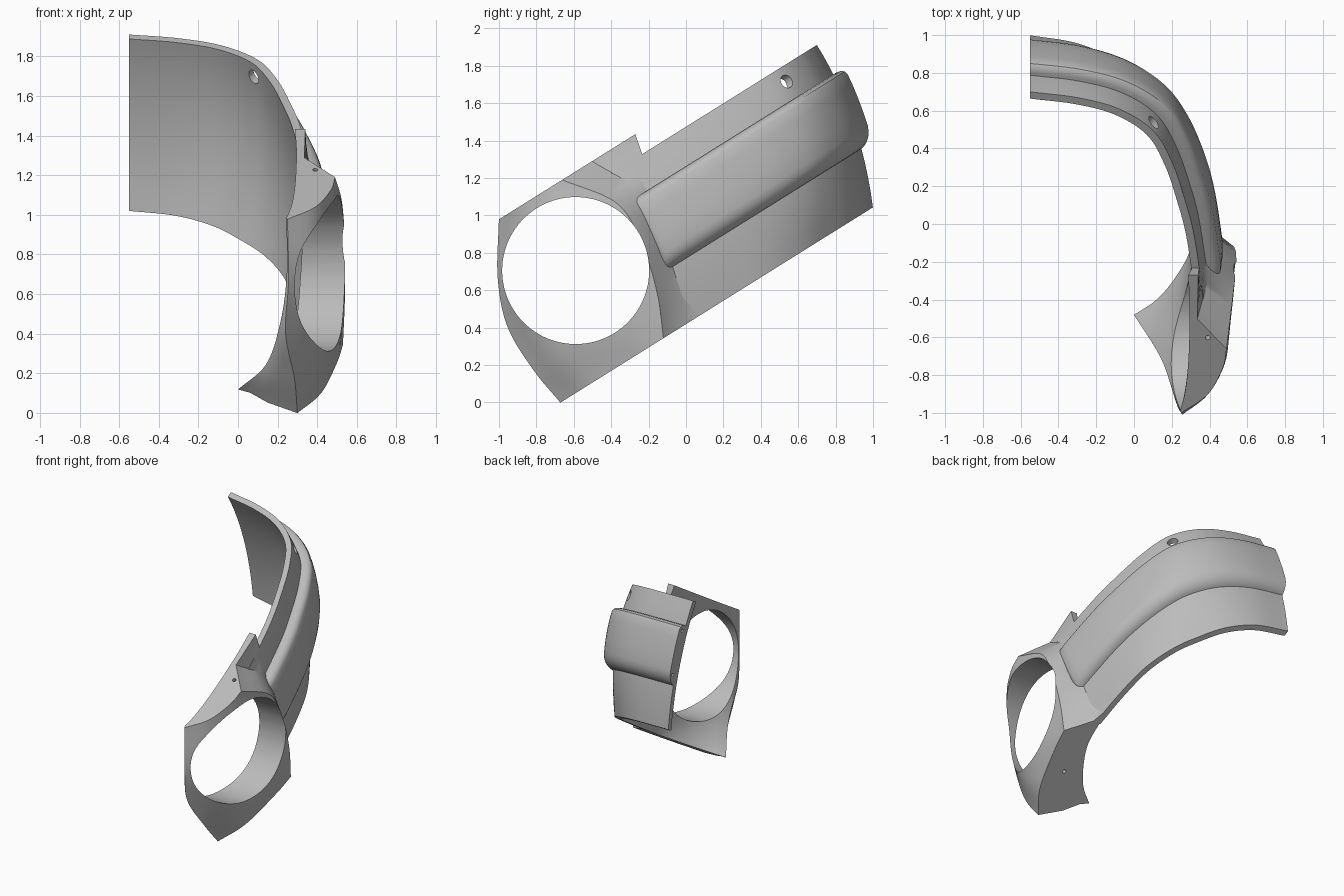
import bpy, bmesh
from math import radians, sin, pi, sqrt
from mathutils import Vector, Matrix

if "Cube" in bpy.data.objects:
    bpy.data.objects.remove(bpy.data.objects["Cube"])

# The whole part is modelled in a level frame (x, u along, v up), then tilted
TILT = Matrix.Rotation(radians(32), 4, 'X')
CUT_X = -0.55
V_LOW, V_HIGH = 0.355, 1.25

grey = bpy.data.materials.new("light grey")
grey.use_nodes = True
colour = (0.5, 0.5, 0.5, 1)
grey.diffuse_color = colour
grey.node_tree.nodes["Principled BSDF"].inputs["Base Color"].default_value = colour


def spline(points, t):
    """Point at t in 0..1 on a smooth curve through the points."""
    last = len(points) - 1
    i = min(int(t * last), last - 1)
    f = t * last - i
    b, c = points[i], points[i + 1]
    a = points[i - 1] if i > 0 else b * 2 - c
    d = points[i + 2] if i + 2 <= last else c * 2 - b
    return b + ((c - a) + ((a * 2 - b * 5 + c * 4 - d) + (b * 3 - a - c * 3 + d) * f) * f) * (f / 2)


def vectors(pairs):
    return [Vector(p) for p in pairs]


def resample(points, count):
    return [spline(points, i / (count - 1)) for i in range(count)]


def loft(name, rings):
    """Closed skin over a row of closed rings, with both ends capped."""
    bm = bmesh.new()
    rows = [[bm.verts.new(TILT @ p) for p in ring] for ring in rings]
    n = len(rows[0])
    for low, high in zip(rows, rows[1:]):
        for j in range(n):
            k = (j + 1) % n
            bm.faces.new((low[j], low[k], high[k], high[j]))
    caps = [bm.faces.new(rows[0][::-1]), bm.faces.new(rows[-1])]
    bmesh.ops.triangulate(bm, faces=caps)
    bmesh.ops.recalc_face_normals(bm, faces=bm.faces)
    mesh = bpy.data.meshes.new(name)
    bm.to_mesh(mesh)
    bm.free()
    mesh.materials.append(grey)
    obj = bpy.data.objects.new(name, mesh)
    bpy.context.collection.objects.link(obj)
    return obj


def activate(obj):
    bpy.ops.object.select_all(action='DESELECT')
    obj.select_set(True)
    bpy.context.view_layer.objects.active = obj


def drill(obj, centre, axis, radius, depth, sides=24):
    """Cut a round hole, given in world coordinates."""
    bpy.ops.mesh.primitive_cylinder_add(vertices=sides, radius=radius, depth=depth, location=centre)
    cutter = bpy.context.object
    cutter.rotation_mode = 'QUATERNION'
    cutter.rotation_quaternion = Vector(axis).to_track_quat('Z', 'Y')
    cutter.hide_render = True
    cutter.data.materials.append(grey)
    activate(obj)
    mod = obj.modifiers.new("hole", 'BOOLEAN')
    mod.operation = 'DIFFERENCE'
    mod.solver = 'EXACT'
    mod.object = cutter
    bpy.ops.object.modifier_apply(modifier=mod.name)
    bpy.data.objects.remove(cutter)


def drill_local(obj, centre, axis, radius, depth):
    drill(obj, TILT @ Vector(centre), TILT @ Vector(axis), radius, depth)


# Outer plan curves of the band at its upper and lower edges
upper_curve = vectors([(CUT_X, 1.606), (-.3, 1.57), (-.08, 1.5), (.1, 1.365),
                       (.2, 1.17), (.27, .93), (.32, .7), (.37, .3)])
lower_curve = vectors([(CUT_X, 1.4), (-.3, 1.35), (-.1, 1.245), (.05, 1.1),
                       (.17, .95), (.27, .74), (.32, .5), (.35, .23)])


def band_plan(s, v):
    t = (V_HIGH - v) / (V_HIGH - V_LOW)
    p = spline(upper_curve, s).lerp(spline(lower_curve, s), t * t)
    p.x += .045 * sin(pi * t) * (p.x - CUT_X) / .9
    return p


def band_point(s, v, offset):
    """Point on the band surface, pushed outward by offset."""
    tangent = band_plan(min(s + .01, 1), v) - band_plan(max(s - .01, 0), v)
    normal = Vector((-tangent.y, tangent.x)).normalized()
    p = band_plan(s, v) + normal * offset
    x = CUT_X if s == 0 else max(p.x, CUT_X)
    return Vector((x, p.y, v))


STEPS = 56
spans = [i / STEPS for i in range(STEPS + 1)]

# Curved band
levels = [V_LOW + (V_HIGH - V_LOW) * i / 12 for i in range(13)]
band = loft("band", [[band_point(s, v, 0) for v in levels]
                     + [band_point(s, v, -.042) for v in reversed(levels)] for s in spans])
drill_local(band, (.1, 1.36, 1.17), (.55, .83, 0), .037, .25)

# Raised panel along the band, rounded at its edges and front end
panel_section = [(.652, -.01), (.655, .012), (.666, .034), (.685, .053), (.71, .065), (.74, .07),
                 (.82, .07), (.9, .07), (.97, .07), (1.03, .07), (1.05, .063),
                 (1.064, .046), (1.07, .02), (1.07, -.01)]
panel_spans = spans[:-1] + [.986, .99, .994, .997, 1]
rings = []
for s in panel_spans:
    d = min((1 - s) / .03, 1)
    rise = sqrt(max(1 - (1 - d) ** 2, 0))
    rings.append([band_point(s, v, off * rise if off > 0 else off) for v, off in panel_section])
panel = loft("raised_panel", rings)
for v in (.72, 1.03):
    drill_local(panel, band_point(0, v, .03), (1, 0, 0), .012, .1)

# Ear section outlines from bottom to top:
# outer curve, rear step, inner curve, front lip
outlines = [
    (V_LOW, [(.3, -.57), (.42, -.38), (.5, -.09), (.53, .08)], [(.37, .23), (.34, .32)],
     [(.32, .32), (.3, .07), (.22, -.11), (.12, -.25), (0, -.345)], [(.06, -.375), (.15, -.47)]),
    (.58, [(.285, -.6), (.42, -.42), (.51, -.15), (.54, .18)], [(.38, .31), (.35, .36)],
     [(.33, .36), (.305, .1), (.275, -.15), (.22, -.32), (.14, -.47)], [(.17, -.52), (.22, -.56)]),
    (.85, [(.24, -.595), (.4, -.42), (.51, -.13), (.54, .25)], [(.42, .36), (.35, .4)],
     [(.34, .4), (.305, .1), (.285, -.15), (.25, -.36), (.21, -.53)], [(.215, -.555), (.225, -.58)]),
    (1.1, [(.255, -.5), (.4, -.36), (.51, -.1), (.525, .25)], [(.4, .38), (.35, .47)],
     [(.33, .47), (.305, .15), (.29, -.15), (.265, -.34), (.245, -.475)], [(.247, -.485), (.25, -.493)]),
    (1.36, [(.25, -.33), (.39, -.215), (.47, -.05), (.49, .07)], [(.335, .257), (.34, .53)],
     [(.287, .53), (.295, .3), (.288, 0), (.27, -.2), (.245, -.315)], [(.246, -.32), (.248, -.325)]),
]
key_rings = []
for v, outer, step, inner, lip in outlines:
    plan = (resample(vectors(outer), 16) + vectors(step)
            + resample(vectors(inner), 16) + vectors(lip))
    key_rings.append([Vector((p.x, p.y, v)) for p in plan])
columns = [resample(list(column), 33) for column in zip(*key_rings)]
ear = loft("ear_section", [list(ring) for ring in zip(*columns)])

# Large round opening and the small pin holes
drill(ear, (.4, -.59, .705), (1, 0, 0), .393, 1.2, sides=96)
for x, u, v in ((.39, .14, 1.36), (.33, -.2, V_LOW)):
    drill_local(ear, (x, u, v), (0, 0, 1), .013, .08)

for obj in (band, panel, ear):
    activate(obj)
    bpy.ops.object.shade_smooth_by_angle(angle=radians(32))
